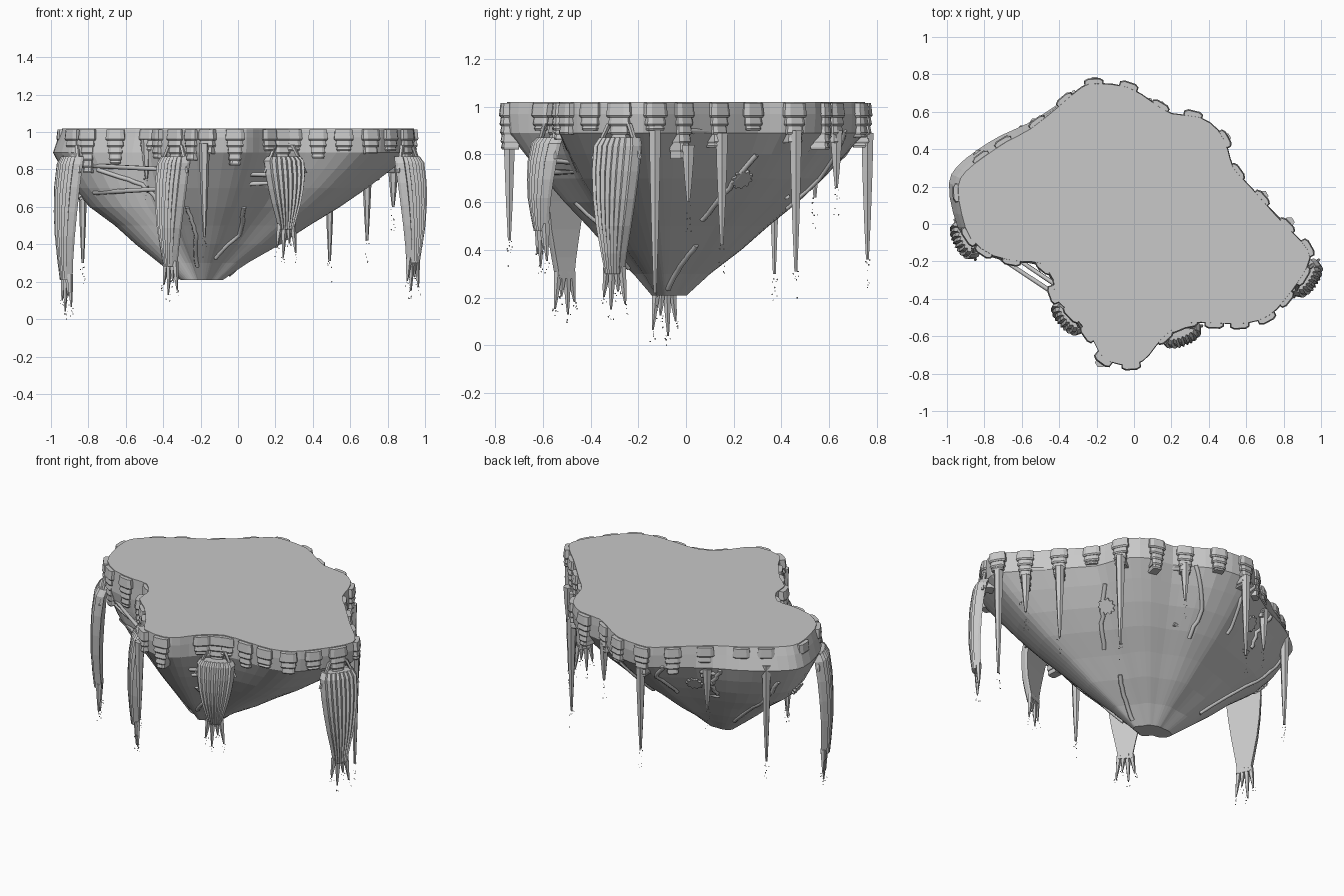
import bpy, bmesh, math, random
from mathutils import Vector, Matrix

random.seed(4)
cube = bpy.data.objects.get("Cube")
if cube:
    bpy.data.objects.remove(cube, do_unlink=True)

stone = bpy.data.materials.new("grey_stone")
stone.use_nodes = True
grey = (0.58, 0.58, 0.58, 1.0)
stone.diffuse_color = grey
stone.node_tree.nodes["Principled BSDF"].inputs["Base Color"].default_value = grey

TIP = Vector((-0.19, -0.08))
TOP = 1.02
# Island rim, clockwise seen from above
OUTLINE = [Vector(p) for p in (
    (-.2, .75), (-.03, .73), (.1, .65), (.2, .59), (.35, .57), (.45, .5), (.5, .4), (.53, .3),
    (.62, .2), (.7, .11), (.8, 0), (.9, -.1), (.94, -.18), (.89, -.29), (.8, -.41), (.72, -.49),
    (.6, -.53), (.45, -.53), (.27, -.53), (.15, -.61), (.08, -.7), (0, -.75), (-.15, -.73),
    (-.22, -.62), (-.33, -.48), (-.42, -.4), (-.43, -.3), (-.5, -.21), (-.6, -.2), (-.75, -.17),
    (-.87, -.08), (-.92, .05), (-.94, .2), (-.9, .28), (-.8, .36), (-.68, .44), (-.55, .51),
    (-.4, .63), (-.28, .73))]
# Height, scale towards the tip, swelling on the model's right, softening of the outline
PROFILE = [(TOP, 1, 0, 0), (.97, 1.005, .02, 0), (.89, 1, .06, .1), (.8, .91, .09, .3),
           (.7, .8, .12, .45), (.6, .67, .13, .5), (.5, .52, .1, .5), (.4, .38, .09, .5),
           (.3, .22, .08, .5), (.21, .1, .05, .5)]


def spline(points, steps):
    """Closed Catmull-Rom curve."""
    result, n = [], len(points)
    for i in range(n):
        a, b, c, d = (points[(i + k) % n] for k in (-1, 0, 1, 2))
        for s in range(steps):
            t = s / steps
            result.append(0.5 * (2 * b + (c - a) * t + (2 * a - 5 * b + 4 * c - d) * t * t
                                 + (3 * b - a - 3 * c + d) * t ** 3))
    return result


RIM = spline(OUTLINE, 8)
REACH = [(p - TIP).length for p in RIM]
WINDOW = range(-20, 21)
SOFT = [sum(REACH[(i + k) % len(RIM)] for k in WINDOW) / len(WINDOW) for i in range(len(RIM))]


def surface(i, z):
    """Point of the underside below rim point i at height z."""
    scale, swell, soft = PROFILE[-1][1:]
    for upper, lower in zip(PROFILE, PROFILE[1:]):
        if lower[0] <= z <= upper[0]:
            t = (z - lower[0]) / (upper[0] - lower[0])
            scale, swell, soft = (b + (a - b) * t for a, b in zip(upper[1:], lower[1:]))
    ray = (RIM[i] - TIP).normalized()
    side = max(0, ray.dot(Vector((-.9, .42)))) ** 4
    q = TIP + ray * ((REACH[i] + (SOFT[i] - REACH[i]) * soft) * scale + side * swell)
    return Vector((q.x, q.y, z))


def rim_at_angle(degrees):
    ray = Vector((math.cos(math.radians(degrees)), math.sin(math.radians(degrees))))
    return max(range(len(RIM)), key=lambda i: (RIM[i] - TIP).normalized().dot(ray))


def rim_frame(x, y):
    """Nearest rim point, tangent and outward direction."""
    i = min(range(len(RIM)), key=lambda k: (RIM[k] - Vector((x, y))).length)
    d = (RIM[(i + 6) % len(RIM)] - RIM[i - 6]).normalized()
    return RIM[i], d, Vector((-d.y, d.x))


def finish(bm, name):
    bmesh.ops.recalc_face_normals(bm, faces=bm.faces)
    mesh = bpy.data.meshes.new(name)
    bm.to_mesh(mesh)
    bm.free()
    mesh.materials.append(stone)
    bpy.context.collection.objects.link(bpy.data.objects.new(name, mesh))


def loft(bm, rings):
    """Closed skin through rings of equal size, capped at both ends."""
    rows = [[bm.verts.new(p) for p in ring] for ring in rings]
    n = len(rows[0])
    for a, b in zip(rows, rows[1:]):
        for i in range(n):
            bm.faces.new((a[i], a[(i + 1) % n], b[(i + 1) % n], b[i]))
    bm.faces.new(rows[0])
    bm.faces.new(rows[-1])


def spike(bm, start, end, r0, r1, sides=6):
    rings = []
    for t, f in ((0, 1), (.3, .8), (.7, .4), (1, 0)):
        c, r = start.lerp(end, t), r1 + (r0 - r1) * f
        rings.append([c + Vector((r * math.cos(k * math.tau / sides),
                                  r * math.sin(k * math.tau / sides), 0)) for k in range(sides)])
    loft(bm, rings)


def drip(bm, tip, count=9, reach=.13):
    for _ in range(count):
        drop = random.random() ** 1.5 * reach
        p = tip + Vector((random.uniform(-.012, .012), random.uniform(-.012, .012), -drop))
        bmesh.ops.create_icosphere(bm, subdivisions=1, radius=random.uniform(.002, .004),
                                   matrix=Matrix.Translation(p))


def bracket(bm, x, y, bottom, width=.052):
    """Stack of tapering plates hung on the rim."""
    p, d, n = rim_frame(x, y)
    z, w, out, step = TOP - .005, width, .03, .06
    while z > bottom + .01:
        low = max(bottom, z - step)
        rings = []
        for h, ww, oo in ((z, w * .9, out * .8), (low + .008, w, out), (low, w * .9, out * .8)):
            shape = ((-ww, -.05), (ww, -.05), (ww, oo * .6), (ww * .6, oo), (-ww * .6, oo), (-ww, oo * .6))
            rings.append([Vector((*(p + d * u + n * v), h)) for u, v in shape])
        loft(bm, rings)
        z, w, out, step = low, w * .86, out * .93, .036


# Island: flat top and faceted keel
bm = bmesh.new()
loft(bm, [[surface(i, row[0]) for i in range(0, len(RIM), 4)] for row in PROFILE])
finish(bm, "island_body")

# Rim brackets (x, y, bottom height, icicle tip height or 0) and their icicles
brackets, icicles, drops = bmesh.new(), bmesh.new(), bmesh.new()
HANGINGS = [
    (-.21, .76, .83, .36), (-.02, .73, .87, 0), (.14, .63, .84, .66), (.31, .57, .82, 0),
    (.49, .46, .84, .31), (.56, .29, .9, 0), (.69, .15, .83, .42), (.83, .01, .78, .6),
    (.92, -.13, .9, .22), (.89, -.27, .88, 0), (.8, -.39, .9, 0), (.7, -.47, .88, 0),
    (.57, -.53, .9, 0), (.43, -.54, .86, 0), (.3, -.54, .9, 0), (.17, -.61, .9, 0),
    (-.02, -.75, .82, 0), (-.18, -.74, .88, .44), (-.25, -.6, .84, 0), (-.4, -.37, .86, 0),
    (-.49, -.23, .9, .75), (-.66, -.21, .83, 0), (-.8, -.15, .78, 0), (-.92, .16, .85, 0),
    (-.83, .37, .86, .3), (-.7, .44, .88, 0), (-.53, .54, .82, .62), (-.37, .65, .85, 0)]
for x, y, bottom, tip in HANGINGS:
    bracket(brackets, x, y, bottom)
    if tip:
        spike(icicles, Vector((x, y, bottom + .06)), Vector((x, y, tip)), .029, .007)
        drip(drops, Vector((x, y, tip)))

# Hanging ribbed pods: centre, outward direction, base height, claw reach
pods, claws = bmesh.new(), bmesh.new()
RIBS = 8
for x, y, nx, ny, base, reach in ((-.885, -.075, -.88, -.45, .21, .17), (-.335, -.485, -.75, -.66, .28, .15),
                                  (.245, -.57, .37, -.93, .48, .15), (.905, -.28, .83, -.55, .3, .15)):
    n = Vector((nx, ny)).normalized()
    d = Vector((-n.y, n.x))
    c = Vector((x, y))
    rings = []
    for t, half, out in ((0, .095, -.02), (.06, .112, -.005), (.25, .11, .012), (.45, .098, .022),
                         (.65, .08, .027), (.85, .056, .025), (1, .04, .02)):
        z = .87 + (base - .87) * t
        thick = .025 + half * .3
        ring = [(-half, out), (half, out)]
        for i in range(2 * RIBS + 1):
            u = 1 - i / RIBS
            ring.append((half * u, out + thick * (.3 + .7 * math.sqrt(1 - u * u)) + .012 * (i % 2)))
        rings.append([Vector((*(c + d * u + n * v), z)) for u, v in ring])
    loft(pods, rings)
    # Claws below the pod
    for k, f in enumerate((.65, 1, .5, .85)):
        u = -.036 + .024 * k
        start = Vector((*(c + d * u + n * .035), base + .03))
        end = Vector((*(c + d * u * 1.5 + n * .035), base - reach * f))
        spike(claws, start, end, .018, .004, 5)
        drip(drops, end, 5, .05)
    # Neck plates and side hooks holding the pod
    bracket(brackets, x, y, .84, .058)
    for s in (-1, 1):
        spike(claws, Vector((*(c + d * s * .05), .93)), Vector((*(c + d * s * .12 + n * .02), .78)), .012, .008, 5)
finish(brackets, "rim_brackets")
finish(icicles, "icicles")
finish(pods, "hanging_pods")
finish(claws, "pod_claws")
finish(drops, "falling_drips")

# Vines creeping over the keel, as (angle, height) paths
VINES = [((188, .8), (200, .72), (212, .6)), ((300, .6), (310, .45), (290, .3)),
         ((3, .9), (357, .75), (5, .6)), ((30, .8), (24, .66), (16, .5)),
         ((100, .9), (95, .8), (101, .62)), ((125, .88), (120, .75), (124, .66)),
         ((70, .9), (78, .7), (75, .55)), ((150, .8), (146, .55), (140, .3)),
         ((20, .42), (12, .32), (0, .22)), ((255, .6), (262, .45), (250, .25))]
for path in VINES:
    curve = bpy.data.curves.new("keel_vine", "CURVE")
    curve.dimensions = "3D"
    curve.bevel_depth, curve.bevel_resolution = .013, 1
    curve.use_fill_caps = True
    curve.materials.append(stone)
    line = curve.splines.new("POLY")
    samples = []
    for (a0, z0), (a1, z1) in zip(path, path[1:]):
        for k in range(6):
            samples.append(surface(rim_at_angle(a0 + (a1 - a0) * k / 6), z0 + (z1 - z0) * k / 6))
    line.points.add(len(samples) - 1)
    for point, q in zip(line.points, samples):
        point.co = (*q, 1)
    bpy.context.collection.objects.link(bpy.data.objects.new("keel_vine", curve))

# Toothed wheels set into the keel
bm = bmesh.new()
for angle, z in ((112, .76), (165, .68), (28, .7)):
    i = rim_at_angle(angle)
    centre = surface(i, z)
    up = (surface(i, z + .05) - centre).normalized()
    across = (surface((i + 4) % len(RIM), z) - surface(i - 4, z)).normalized()
    normal = across.cross(up).normalized()
    rings = []
    for lift in (-.012, .012):
        ring = []
        for k in range(40):
            r, a = (.05 if k % 4 < 2 else .04), k * math.tau / 40
            ring.append(centre + normal * lift + (across * math.cos(a) + up * math.sin(a)) * r)
        rings.append(ring)
    loft(bm, rings)
finish(bm, "keel_wheels")
